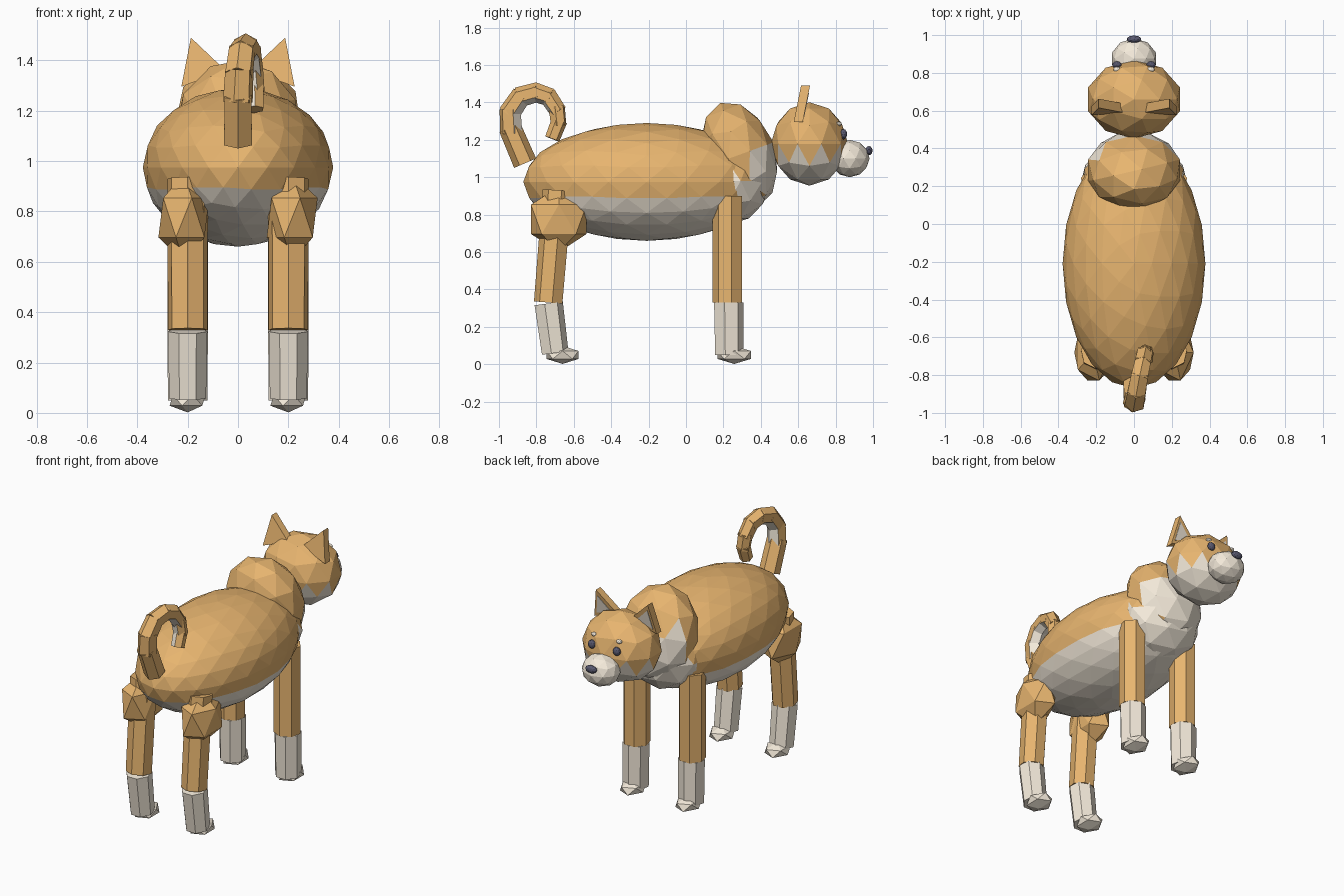
import bpy, bmesh
from math import radians
from mathutils import Vector, Matrix

if "Cube" in bpy.data.objects:
    bpy.data.objects.remove(bpy.data.objects["Cube"])


def material(name, rgb):
    m = bpy.data.materials.new(name)
    m.diffuse_color = (*rgb, 1)
    m.use_nodes = True
    m.node_tree.nodes["Principled BSDF"].inputs["Base Color"].default_value = m.diffuse_color
    return m


FUR = material("orange_fur", (0.80, 0.46, 0.16))
CREAM = material("cream_fur", (0.90, 0.82, 0.70))
DARK = material("dark", (0.10, 0.10, 0.16))


def finish(name, bm, mats, pale=None):
    """Turn a bmesh into an object; faces passing the pale test get the second material."""
    bmesh.ops.recalc_face_normals(bm, faces=bm.faces)
    for f in bm.faces:
        if pale and pale(f.calc_center_median(), f.normal):
            f.material_index = 1
    me = bpy.data.meshes.new(name)
    bm.to_mesh(me)
    bm.free()
    for m in mats:
        me.materials.append(m)
    ob = bpy.data.objects.new(name, me)
    bpy.context.collection.objects.link(ob)
    return ob


def ball(name, loc, radii, level, mats, pale=None, tilt=0):
    bm = bmesh.new()
    mat = (Matrix.Translation(loc) @ Matrix.Rotation(radians(tilt), 4, 'X')
           @ Matrix.Diagonal((*radii, 1)))
    bmesh.ops.create_icosphere(bm, subdivisions=level, radius=1, matrix=mat)
    return finish(name, bm, mats, pale)


def limb(name, a, b, r1, r2, mats, pale=None, sides=7):
    a, b = Vector(a), Vector(b)
    d = b - a
    bm = bmesh.new()
    mat = Matrix.Translation((a + b) / 2) @ d.to_track_quat('Z', 'Y').to_matrix().to_4x4()
    bmesh.ops.create_cone(bm, cap_ends=True, segments=sides, radius1=r1, radius2=r2,
                          depth=d.length, matrix=mat)
    return finish(name, bm, mats, pale)


def slab(name, tri, thick, lean, mats):
    """Triangular plate: (x, z) outline, given back y, leaning forward with height."""
    bm = bmesh.new()
    y0, z0 = lean
    pts = [Vector((x, y0 + 0.2 * (z - z0), z)) for x, z in tri]
    face = bm.faces.new([bm.verts.new(p) for p in pts])
    ext = bmesh.ops.extrude_face_region(bm, geom=[face])
    bmesh.ops.translate(bm, vec=(0, thick, 0),
                        verts=[v for v in ext['geom'] if isinstance(v, bmesh.types.BMVert)])
    return finish(name, bm, mats)


# Torso, chest and neck
two = [FUR, CREAM]
ball("body", (0, -0.21, 0.975), (0.378, 0.66, 0.315), 3, two, lambda c, n: c.z < 0.88)
ball("chest", (0, 0.22, 0.98), (0.275, 0.235, 0.235), 2, two,
     lambda c, n: c.z < 1.02 and c.y > 0.17)
ball("neck", (0, 0.285, 1.12), (0.255, 0.195, 0.295), 2, two,
     lambda c, n: c.y > 0.36 and c.z < 1.2, tilt=20)

# Head
ball("head", (0, 0.66, 1.178), (0.255, 0.207, 0.223), 2, two, lambda c, n: c.z < 1.11)
ball("muzzle", (0, 0.875, 1.1), (0.122, 0.107, 0.1), 2, [CREAM])
ball("nose", (0, 0.978, 1.142), (0.04, 0.02, 0.025), 2, [DARK])

# Mirrored features
for side, s in (("left", -1), ("right", 1)):
    ball(f"eye_{side}", (s * 0.09, 0.842, 1.23), (0.026, 0.02, 0.028), 2, [DARK])
    ball(f"brow_{side}", (s * 0.09, 0.818, 1.285), (0.02, 0.015, 0.013), 2, [CREAM])
    slab(f"ear_{side}", [(s * 0.05, 1.36), (s * 0.225, 1.295), (s * 0.187, 1.49)],
         0.048, (0.576, 1.295), [FUR])
    slab(f"inner_ear_{side}", [(s * 0.095, 1.365), (s * 0.203, 1.325), (s * 0.18, 1.45)],
         0.006, (0.621, 1.295), [CREAM])

    # Front leg
    x = s * 0.2
    limb(f"front_upper_leg_{side}", (x, 0.225, 0.33), (x, 0.225, 0.9), 0.083, 0.083, [FUR])
    limb(f"front_lower_leg_{side}", (x, 0.228, 0.05), (x, 0.225, 0.33), 0.08, 0.083, [CREAM])
    ball(f"front_paw_{side}", (x, 0.258, 0.05), (0.08, 0.105, 0.048), 1, [CREAM])

    # Hind leg
    ball(f"thigh_{side}", (s * 0.215, -0.68, 0.775), (0.113, 0.175, 0.175), 1, [FUR])
    limb(f"hind_upper_leg_{side}", (x, -0.733, 0.33), (x, -0.683, 0.93), 0.08, 0.083, [FUR])
    limb(f"hind_lower_leg_{side}", (x, -0.703, 0.06), (x, -0.738, 0.325), 0.075, 0.08, [CREAM])
    ball(f"hind_paw_{side}", (x, -0.66, 0.05), (0.08, 0.1, 0.048), 1, [CREAM])

# Curled tail: short overlapping segments, pale on the inside of the curl
path = [(0, -0.86, 1.075), (0, -0.935, 1.25), (0.005, -0.94, 1.35), (0.015, -0.885, 1.43),
        (0.03, -0.803, 1.453), (0.045, -0.735, 1.43), (0.055, -0.69, 1.362),
        (0.062, -0.682, 1.29), (0.065, -0.715, 1.205)]
hub = Vector((0.03, -0.81, 1.3))
for i, (a, b) in enumerate(zip(path, path[1:])):
    a, b = Vector(a), Vector(b)
    ext = (b - a).normalized() * 0.015
    r = 0.064 - 0.003 * i
    limb(f"tail_segment_{i + 1}", a - ext * (i > 0), b + ext * (i < 7), r, r - 0.003, two,
         lambda c, n, i=i: i > 0 and n.dot((hub - c).normalized()) > 0.6, sides=6)
